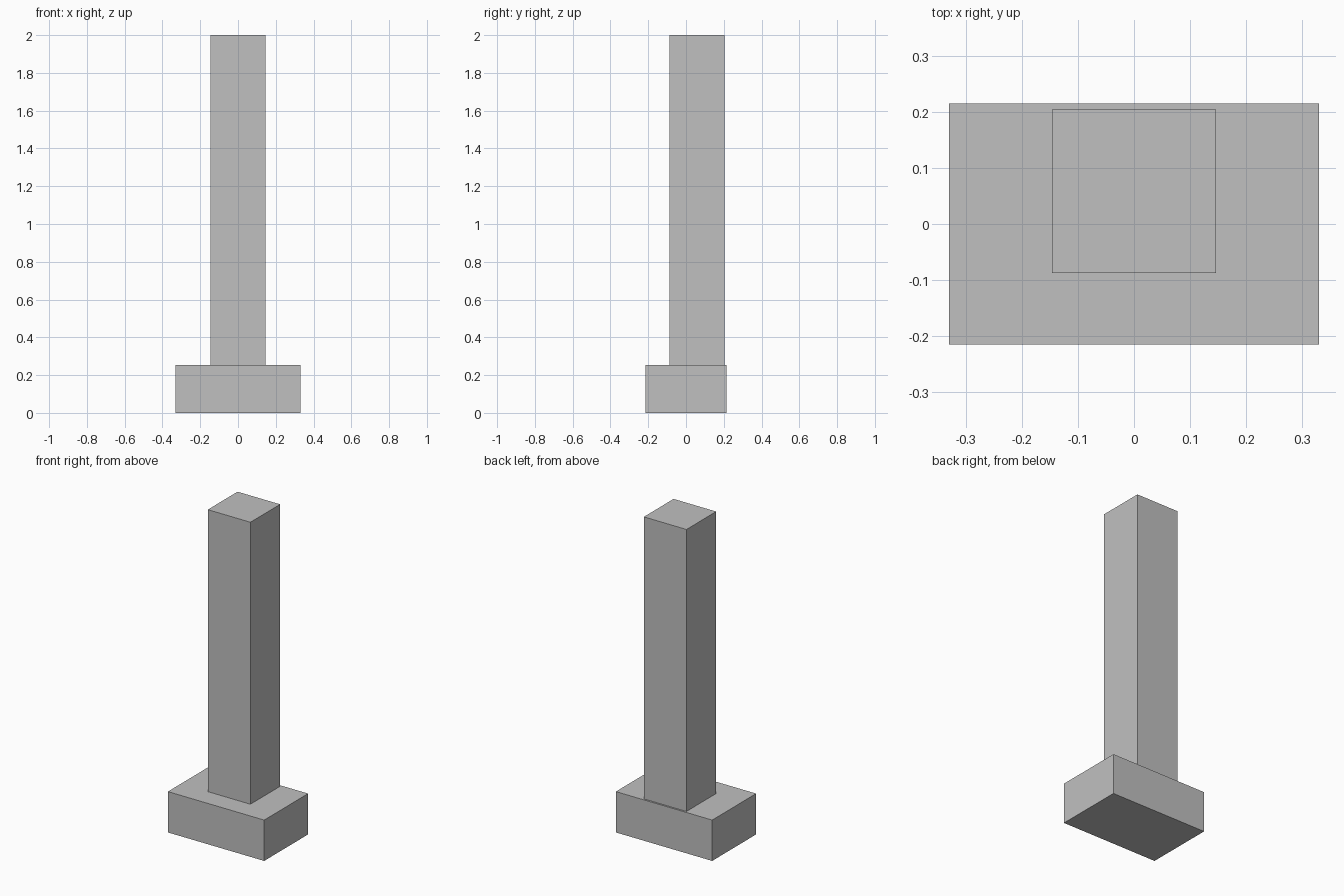
import bpy

if "Cube" in bpy.data.objects:
    bpy.data.objects.remove(bpy.data.objects["Cube"])

grey = bpy.data.materials.new("plain grey")
grey.diffuse_color = (0.53, 0.53, 0.53, 1.0)
grey.use_nodes = True
grey.node_tree.nodes["Principled BSDF"].inputs["Base Color"].default_value = grey.diffuse_color


def box(name, lo, hi):
    """Axis-aligned box between two opposite corners."""
    centre = [(a + b) / 2 for a, b in zip(lo, hi)]
    bpy.ops.mesh.primitive_cube_add(size=1, location=centre)
    obj = bpy.context.object
    obj.name = name
    obj.scale = [b - a for a, b in zip(lo, hi)]
    bpy.ops.object.transform_apply(location=False, rotation=False, scale=True)
    obj.data.materials.append(grey)
    return obj


# Wide footing block
box("base", (-0.33, -0.215, 0.0), (0.33, 0.215, 0.253))

# Square column, set towards the back of the base
box("column", (-0.146, -0.087, 0.253), (0.146, 0.204, 2.0))
